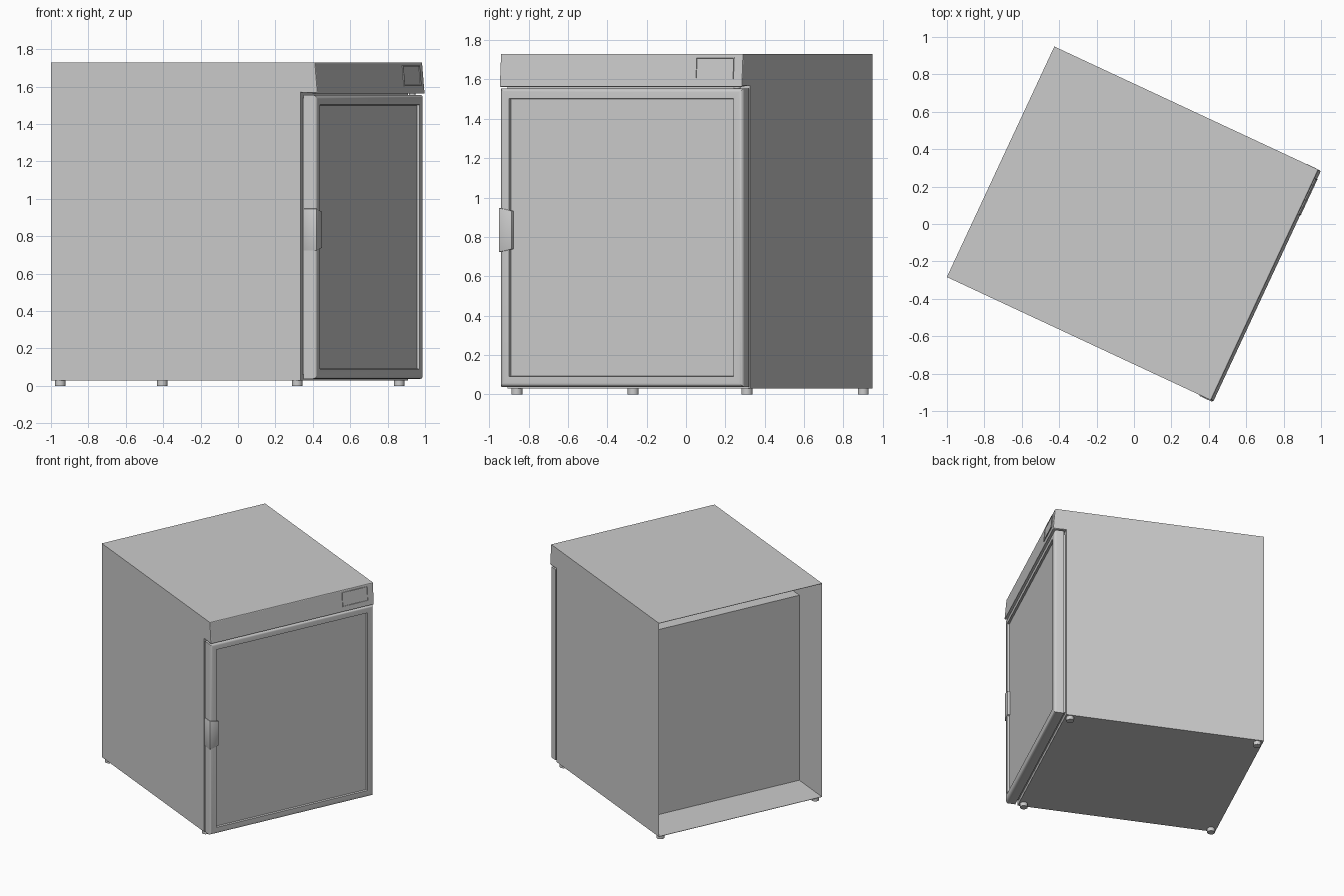
import bpy, bmesh, math
from mathutils import Matrix

if "Cube" in bpy.data.objects:
    bpy.data.objects.remove(bpy.data.objects["Cube"])

# Local frame: x = depth (door at +x), y = width; the whole unit is turned about z
TURN = math.radians(-25)


def finish(name, bm, smooth=True, recalc=True):
    if recalc:
        bmesh.ops.recalc_face_normals(bm, faces=bm.faces)
    me = bpy.data.meshes.new(name)
    bm.to_mesh(me)
    bm.free()
    ob = bpy.data.objects.new(name, me)
    bpy.context.collection.objects.link(ob)
    ob.rotation_euler.z = TURN
    if smooth:
        bpy.ops.object.select_all(action='DESELECT')
        ob.select_set(True)
        bpy.context.view_layer.objects.active = ob
        bpy.ops.object.shade_smooth_by_angle(angle=math.radians(35))
    return ob


def box(x0, x1, y0, y1, z0, z1):
    bm = bmesh.new()
    m = Matrix.Translation(((x0 + x1) / 2, (y0 + y1) / 2, (z0 + z1) / 2))
    m = m @ Matrix.Diagonal((x1 - x0, y1 - y0, z1 - z0, 1))
    bmesh.ops.create_cube(bm, size=1, matrix=m)
    return bm


def prism(points, offset):
    bm = bmesh.new()
    f = bm.faces.new([bm.verts.new(p) for p in points])
    r = bmesh.ops.extrude_face_region(bm, geom=[f])
    bmesh.ops.translate(bm, vec=offset,
                        verts=[v for v in r['geom'] if isinstance(v, bmesh.types.BMVert)])
    bmesh.ops.recalc_face_normals(bm, faces=bm.faces)
    return bm


def front_face(bm):
    bm.normal_update()
    return max((f for f in bm.faces if f.normal.x > 0.9), key=lambda f: f.calc_area())


def cylinder(name, x, y, z0, z1, r):
    bm = bmesh.new()
    bmesh.ops.create_cone(bm, cap_ends=True, segments=20, radius1=r, radius2=r,
                          depth=z1 - z0, matrix=Matrix.Translation((x, y, (z0 + z1) / 2)))
    return finish(name, bm)


# Cabinet shell: side profile with overhanging sloped hood, open at the back
BACK, W = -0.787, 0.68
profile = [(BACK, 0.03), (0.687, 0.03), (0.687, 1.57), (0.786, 1.562), (0.771, 1.73), (BACK, 1.73)]
bm = prism([(x, -W, z) for x, z in profile], (0, 2 * W, 0))
edges = [e for e in bm.edges if any(v.co.x > 0.7 for v in e.verts)
         and not any(v.co.x < 0 for v in e.verts)]
bmesh.ops.bevel(bm, geom=edges, offset=0.006, segments=2, profile=0.5, affect='EDGES')
bm.normal_update()
rear = [f for f in bm.faces if f.normal.x < -0.9 and f.calc_center_median().x < BACK + 0.01]
bmesh.ops.delete(bm, geom=rear, context='FACES')
shell = finish("cabinet_shell", bm, smooth=False, recalc=False)
sol = shell.modifiers.new("thickness", 'SOLIDIFY')
sol.thickness = 0.004
sol.offset = -1

# Insulated inner box, leaving a deep recess at the back and a gap on top
finish("inner_box", box(BACK + 0.325, 0.684, -W + 0.003, W - 0.003, 0.033, 1.505), False)

# Door gasket
finish("door_gasket", box(0.68, 0.71, -0.655, 0.655, 0.06, 1.54), False)

# Door with rounded front rim and a sunken panel
bm = box(0.704, 0.778, -0.681, 0.681, 0.038, 1.555)
bmesh.ops.bevel(bm, geom=list(front_face(bm).edges), offset=0.02, segments=5,
                profile=0.5, affect='EDGES')
bmesh.ops.inset_region(bm, faces=[front_face(bm)], thickness=0.045)
bmesh.ops.inset_region(bm, faces=[front_face(bm)], thickness=0.004, depth=-0.015)
finish("door", bm)

# Handle wrapping the free corner of the door
bm = prism([(0.704, y, z) for y, z in
            [(-0.685, 0.722), (-0.612, 0.738), (-0.612, 0.932), (-0.685, 0.948)]], (0.078, 0, 0))
bmesh.ops.bevel(bm, geom=list(bm.edges), offset=0.003, segments=2, profile=0.5, affect='EDGES')
finish("door_handle", bm)

# Display with a raised frame on the sloped hood front
bm = box(-0.008, 0.006, -0.106, 0.106, -0.055, 0.055)
bmesh.ops.inset_region(bm, faces=[front_face(bm)], thickness=0.006)
bmesh.ops.inset_region(bm, faces=[front_face(bm)], thickness=0.001, depth=-0.004)
bm.transform(Matrix.Translation((0.7775, 0.525, 1.657)) @ Matrix.Rotation(-0.09, 4, 'Y'))
finish("display_panel", bm, False)

# Hinge pin between door and hood
cylinder("hinge_pin", 0.735, 0.63, 1.55, 1.572, 0.018)

# Feet
for x, end in ((-0.748, "back"), (0.65, "front")):
    for y, side in ((-0.645, "left"), (0.645, "right")):
        cylinder(f"{end}_{side}_foot", x, y, 0.0, 0.032, 0.028)
